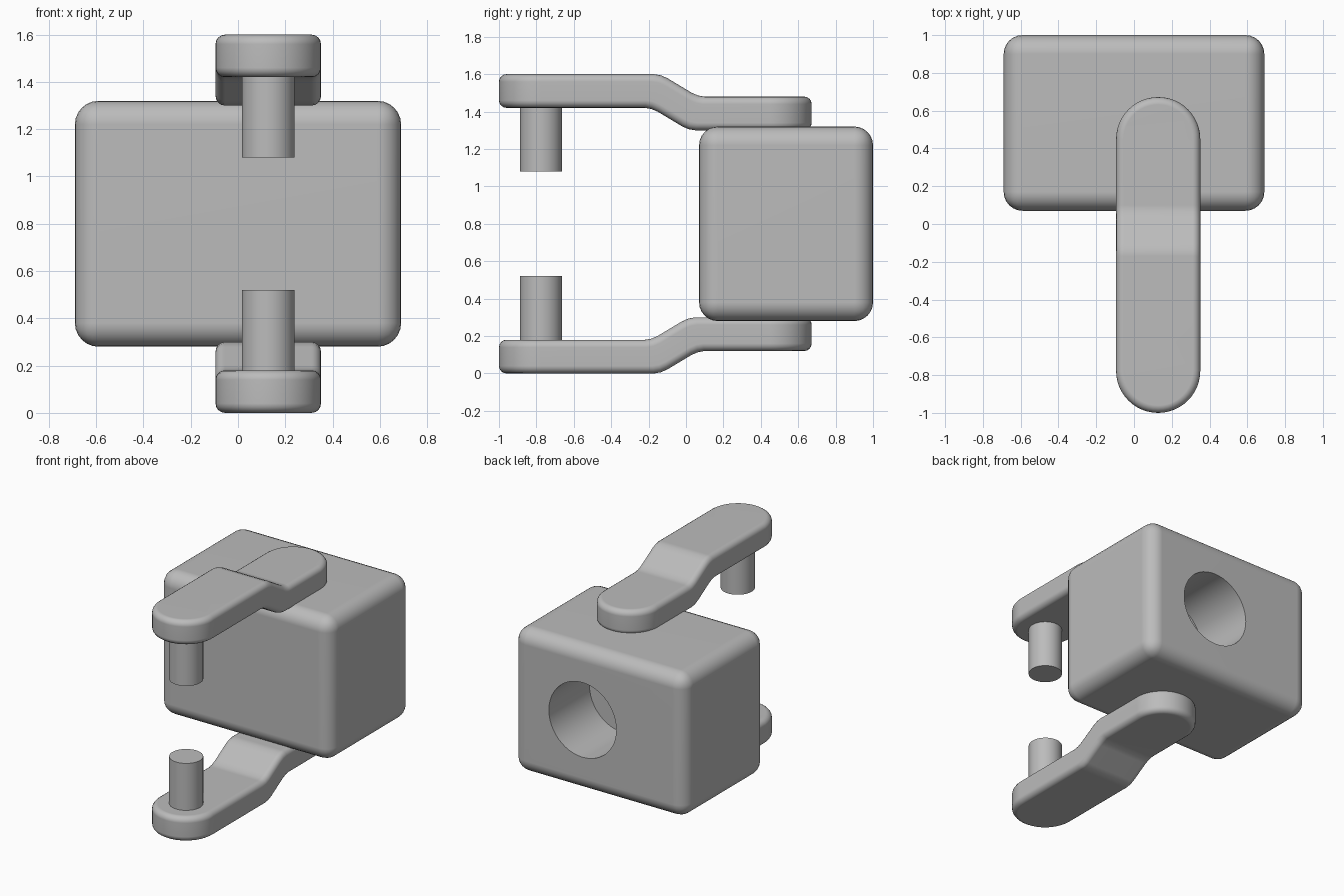
import bpy, bmesh, math
from mathutils import Vector, Matrix

if "Cube" in bpy.data.objects:
    bpy.data.objects.remove(bpy.data.objects["Cube"], do_unlink=True)

MID_Z = 0.8      # mirror plane height and hole height
AXIS_X = 0.128   # arms, pins and hole share this axis

grey = bpy.data.materials.new("plain grey")
grey.use_nodes = True
grey.diffuse_color = (0.5, 0.5, 0.5, 1)
grey.node_tree.nodes["Principled BSDF"].inputs["Base Color"].default_value = (0.5, 0.5, 0.5, 1)


def make_object(name, bm, location=(0, 0, 0)):
    bmesh.ops.recalc_face_normals(bm, faces=bm.faces)
    mesh = bpy.data.meshes.new(name)
    bm.to_mesh(mesh)
    bm.free()
    mesh.materials.append(grey)
    obj = bpy.data.objects.new(name, mesh)
    obj.location = location
    bpy.context.collection.objects.link(obj)
    return obj


def finish(obj):
    bpy.ops.object.select_all(action='DESELECT')
    obj.select_set(True)
    bpy.context.view_layer.objects.active = obj
    for mod in list(obj.modifiers):
        bpy.ops.object.modifier_apply(modifier=mod.name)
    bpy.ops.object.shade_smooth_by_angle(angle=math.radians(35))
    weighted = obj.modifiers.new("even_normals", 'WEIGHTED_NORMAL')
    weighted.keep_sharp = True


def cylinder(radius, depth, matrix):
    bm = bmesh.new()
    bmesh.ops.create_cone(bm, cap_ends=True, segments=48, radius1=radius,
                          radius2=radius, depth=depth, matrix=matrix)
    return bm


def mirror_down(obj):
    mod = obj.modifiers.new("mirror", 'MIRROR')
    mod.use_axis = (False, False, True)
    mod.use_mirror_merge = False


# Rounded block
bm = bmesh.new()
bmesh.ops.create_cube(bm, size=1)
bmesh.ops.scale(bm, vec=(1.38, 0.93, 1.04), verts=bm.verts)
bmesh.ops.bevel(bm, geom=bm.edges[:], offset=0.1, segments=6, profile=0.5,
                affect='EDGES', clamp_overlap=True)
block = make_object("block", bm, (0, 0.535, MID_Z))

# Blind round hole in the back of the block
cutter = make_object("hole_cutter", cylinder(0.27, 0.93, Matrix.Rotation(math.pi / 2, 4, 'X')),
                     (AXIS_X, 1.0, MID_Z))
cutter.hide_render = True
cut = block.modifiers.new("hole", 'BOOLEAN')
cut.operation = 'DIFFERENCE'
cut.solver = 'EXACT'
cut.object = cutter
finish(block)
bpy.data.objects.remove(cutter, do_unlink=True)

# Cranked arm: a rounded-end plate, cut across and stepped down
HALF, TOP, THICK, LEAN = 0.223, 0.8, 0.18, 0.28
STEPS = [(-0.17, 0), (-0.135, 0.006), (-0.10, 0.021), (0.03, 0.099), (0.065, 0.114), (0.10, 0.12)]


def drop(u):
    if u <= STEPS[0][0]:
        return 0
    for (u0, d0), (u1, d1) in zip(STEPS, STEPS[1:]):
        if u <= u1:
            return d0 + (d1 - d0) * (u - u0) / (u1 - u0)
    return STEPS[-1][1]


bm = bmesh.new()
outline = []
for centre, start in ((0.672 - HALF, 0), (HALF - 1, math.pi)):
    for i in range(25):
        a = start + math.pi * i / 24
        outline.append(bm.verts.new((HALF * math.cos(a), centre + HALF * math.sin(a), TOP)))
face = bm.faces.new(outline)
extruded = bmesh.ops.extrude_face_region(bm, geom=[face])["geom"]
bmesh.ops.translate(bm, vec=(0, 0, -THICK), verts=[v for v in extruded if isinstance(v, bmesh.types.BMVert)])
bmesh.ops.recalc_face_normals(bm, faces=bm.faces)
rims = [e for e in bm.edges if abs(e.verts[0].co.z - e.verts[1].co.z) < 1e-5]
bmesh.ops.bevel(bm, geom=rims, offset=0.04, segments=4, profile=0.5, affect='EDGES')
for u, _ in STEPS:
    bmesh.ops.bisect_plane(bm, geom=bm.verts[:] + bm.edges[:] + bm.faces[:], dist=1e-5,
                           plane_co=Vector((0, u, TOP)), plane_no=Vector((0, 1, -LEAN)))
for v in bm.verts:
    v.co.z -= drop(v.co.y - LEAN * (v.co.z - TOP))
arms = make_object("arms", bm, (AXIS_X, 0, MID_Z))
mirror_down(arms)
finish(arms)

# Facing pins at the arm tips
pins = make_object("pins", cylinder(0.112, 0.40, Matrix.Translation((0, 0, 0.48))),
                   (AXIS_X, -0.775, MID_Z))
mirror_down(pins)
finish(pins)
